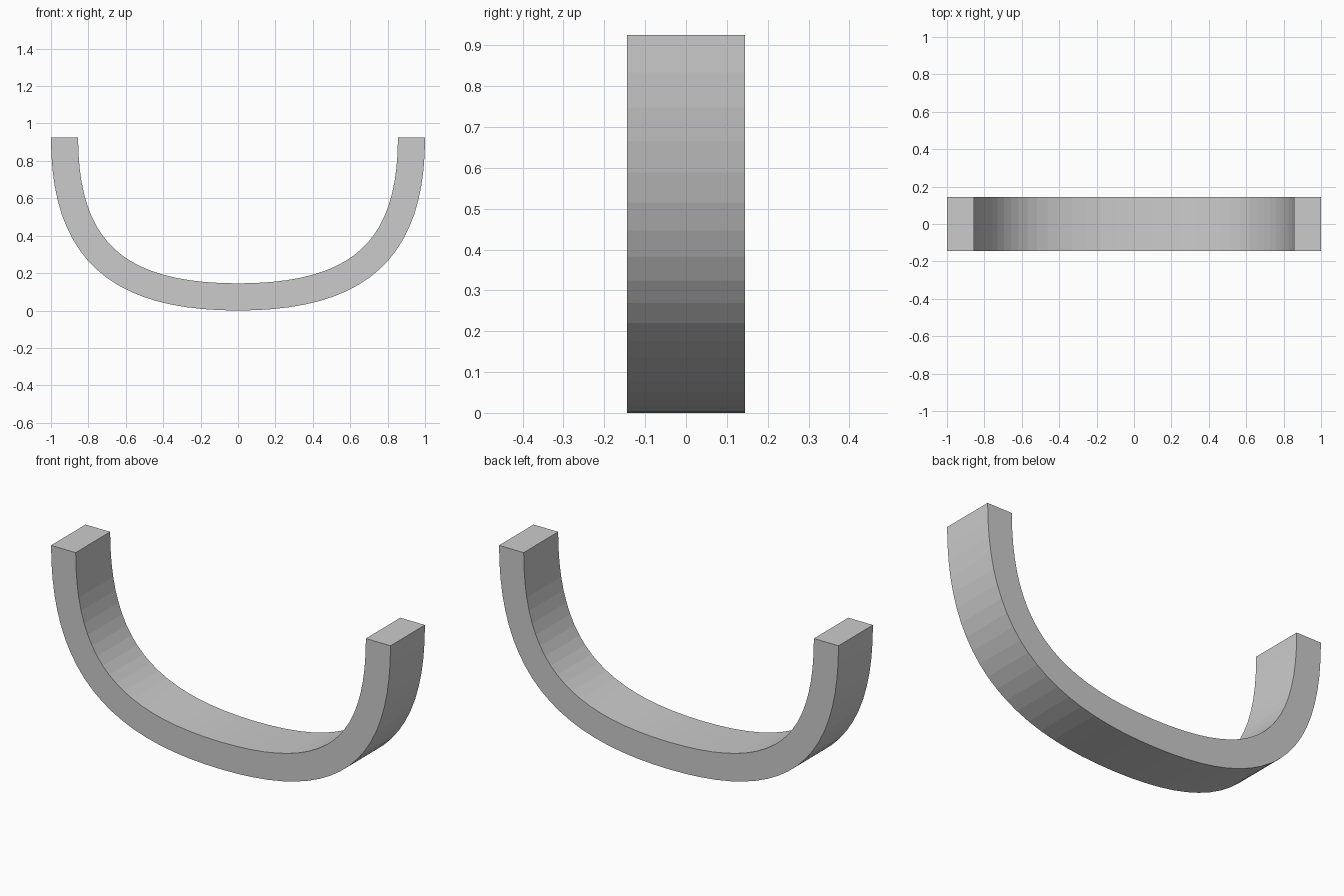
import bpy
import bmesh
from mathutils import Vector

if "Cube" in bpy.data.objects:
    bpy.data.objects.remove(bpy.data.objects["Cube"])

HALF_DEPTH = 0.145      # half width of the band along y
THICK = 0.145           # band thickness
STEPS = 20              # segments per half

# Centre line of the right half: a cubic curve from the tip to the bottom
R = 1 - THICK / 2
BASE = THICK / 2
P = [Vector(p) for p in ((R, 0.925), (R, 0.325), (0.65, BASE), (0, BASE))]


def half_point(t, side):
    """Centre point moved outward by side * half the thickness."""
    u = 1 - t
    c = P[0] * u**3 + P[1] * 3*u*u*t + P[2] * 3*u*t*t + P[3] * t**3
    d = (P[1]-P[0]) * u*u + (P[2]-P[1]) * 2*u*t + (P[3]-P[2]) * t*t
    d.normalize()
    return c + Vector((-d.y, d.x)) * side * THICK / 2


def full_line(side):
    right = [half_point(i / STEPS, side) for i in range(STEPS + 1)]
    left = [Vector((-p.x, p.y)) for p in reversed(right[:-1])]
    return right + left


# Curved band: rectangular rings along the line, bridged and capped
bm = bmesh.new()
rings = []
for a, b in zip(full_line(1), full_line(-1)):
    corners = [(a, -1), (a, 1), (b, 1), (b, -1)]
    rings.append([bm.verts.new((p.x, s * HALF_DEPTH, p.y)) for p, s in corners])
for r0, r1 in zip(rings, rings[1:]):
    for k in range(4):
        n = (k + 1) % 4
        bm.faces.new((r0[k], r0[n], r1[n], r1[k]))
bm.faces.new(rings[0])
bm.faces.new(rings[-1])
bmesh.ops.recalc_face_normals(bm, faces=bm.faces[:])

mesh = bpy.data.meshes.new("curved_band")
bm.to_mesh(mesh)
bm.free()
band = bpy.data.objects.new("curved_band", mesh)
bpy.context.collection.objects.link(band)

# Single light grey colour
grey = bpy.data.materials.new("light grey")
grey.diffuse_color = (0.6, 0.6, 0.6, 1)
grey.use_nodes = True
grey.node_tree.nodes["Principled BSDF"].inputs["Base Color"].default_value = grey.diffuse_color
mesh.materials.append(grey)
